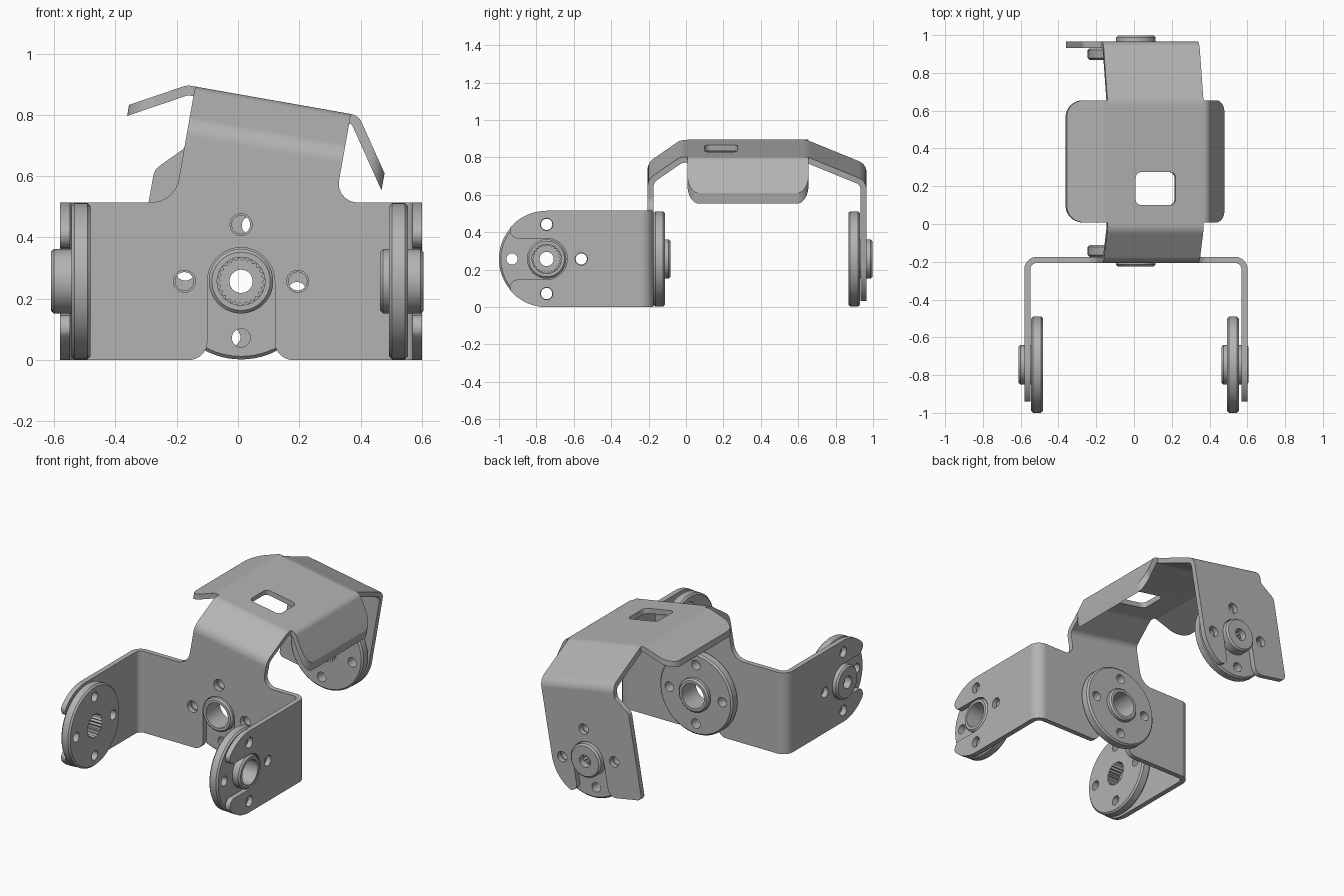
import bpy, bmesh
from math import sin, cos, tan, pi, radians
from mathutils import Vector, Matrix

if "Cube" in bpy.data.objects:
    bpy.data.objects.remove(bpy.data.objects["Cube"])

metal = bpy.data.materials.new("grey metal")
metal.use_nodes = True
grey = (0.45, 0.45, 0.45, 1)
metal.diffuse_color = grey
metal.node_tree.nodes["Principled BSDF"].inputs["Base Color"].default_value = grey

TILT = radians(10)
AX, AZ = 0.01, 0.257          # shared pivot axis
R, SLOT, BOLT, T = 0.255, 0.11, 0.185, 0.032
AY = -0.745                   # arm pivot


def add_object(name, mesh):
    ob = bpy.data.objects.new(name, mesh)
    bpy.context.collection.objects.link(ob)
    return ob


def baked_mesh(ob):
    bpy.context.view_layer.update()
    return bpy.data.meshes.new_from_object(ob.evaluated_get(bpy.context.evaluated_depsgraph_get()))


def arc(cx, cy, r, start, end, n=16):
    steps = [radians(start + (end - start) * i / n) for i in range(n + 1)]
    return [(cx + r * cos(a), cy + r * sin(a)) for a in steps]


def circle(cx, cy, r):
    return arc(cx, cy, r, 0, 345, 23)


def rounded(pts, n=7):
    """Fillet every point that carries a radius as third value."""
    out = []
    for i, p in enumerate(pts):
        v = Vector(p[:2])
        if len(p) < 3:
            out.append(v)
            continue
        a = (Vector(pts[i - 1][:2]) - v).normalized()
        b = (Vector(pts[(i + 1) % len(pts)][:2]) - v).normalized()
        half, r = a.angle(b) / 2, p[2]
        mid = v + (a + b).normalized() * r / sin(half)
        s, e = v + a * r / tan(half) - mid, v + b * r / tan(half) - mid
        out += [mid + s.lerp(e, k / n).normalized() * r for k in range(n + 1)]
    return out


def ribbon(path):
    """Closed outline of a bent sheet around its centre line."""
    pts = rounded(path)
    left, right = [], []
    for i, p in enumerate(pts):
        d1 = (p - pts[i - 1]).normalized() if i else (pts[1] - p).normalized()
        d2 = (pts[i + 1] - p).normalized() if i < len(pts) - 1 else d1
        s = d1 + d2
        off = Vector((-s.y, s.x)) * T / s.length_squared
        left.append(p + off)
        right.append(p - off)
    return left + right[::-1]


def prism(name, loops, lo, hi, axis):
    """Extrude outlines (inner loops become holes) along an axis."""
    cu = bpy.data.curves.new(name, 'CURVE')
    cu.dimensions, cu.fill_mode, cu.extrude = '2D', 'BOTH', (hi - lo) / 2
    for loop in loops:
        sp = cu.splines.new('POLY')
        sp.points.add(len(loop) - 1)
        for q, p in zip(sp.points, loop):
            q.co = (p[0], p[1], 0, 1)
        sp.use_cyclic_u = True
    tmp = add_object(name, cu)
    mesh = baked_mesh(tmp)
    bpy.data.objects.remove(tmp)
    bm = bmesh.new()
    bm.from_mesh(mesh)
    for v in bm.verts:
        a, b, d = v.co.x, v.co.y, v.co.z + (lo + hi) / 2
        v.co = {'X': (d, a, b), 'Y': (a, d, b), 'Z': (a, b, d)}[axis]
    bmesh.ops.remove_doubles(bm, verts=bm.verts, dist=1e-5)
    bmesh.ops.recalc_face_normals(bm, faces=bm.faces)
    bm.to_mesh(mesh)
    bm.free()
    return add_object(name, mesh)


def combine(ob, tool, op):
    mod = ob.modifiers.new("cut", 'BOOLEAN')
    mod.operation, mod.solver, mod.object = op, 'EXACT', tool
    mesh = baked_mesh(ob)
    ob.modifiers.clear()
    ob.data = mesh
    bpy.data.objects.remove(tool)


def tilted(u, v, *r):
    return (AX + u * cos(TILT) + v * sin(TILT), AZ - u * sin(TILT) + v * cos(TILT), *r)


parts = []

# Front bracket: wall with two arms folded forwards
bracket = prism("front_bracket", [ribbon([(-0.565, -1.1), (-0.565, -0.19, 0.05),
                                          (0.585, -0.19, 0.05), (0.585, -1.1)])], -0.1, 0.9, 'Z')
upper = [(0, 0.95), (AY, 0.95)] + arc(AY, AZ, R + 0.0025, 90, 138) + [(-0.957, AZ + SLOT, 0.042)]
upper += arc(AY, AZ, SLOT, 90, 0)
lower = [(y, 2 * AZ - z, *r) for y, z, *r in upper[-2::-1]]
arm_holes = [circle(AY + BOLT, AZ, 0.033)] + [circle(AY, AZ + s * BOLT, 0.033) for s in (1, -1)]
combine(bracket, prism("arm_shape", [rounded(upper + lower)] + arm_holes, -1, 1, 'X'), 'INTERSECT')
wall = [(0.7, 0), (AX + SLOT, 0, 0.06)] + arc(AX, AZ, SLOT, 0, 180) + [(AX - SLOT, 0, 0.06), (-0.7, 0)]
wall += [(-0.7, 0.515), tilted(-0.258, 0.216, 0.09), tilted(-0.258, 0.4),
         tilted(0.258, 0.4), tilted(0.258, 0.307, 0.06), (0.7, 0.515)]
wall_holes = [circle(AX + s * BOLT, AZ, 0.036) for s in (1, -1)] + [circle(AX, AZ + BOLT, 0.036)]
combine(bracket, prism("wall_shape", [rounded(wall)] + wall_holes, -1.2, -0.05, 'Y'), 'INTERSECT')
parts.append(bracket)

# Tilted strap over the top, ending in the rear flange
strap = prism("top_strap", [ribbon([(-0.19, 0.4), (-0.19, 0.468, 0.06), (-0.025, 0.584, 0.06),
                                    (0.645, 0.584, 0.08), (0.949, 0.458, 0.05), (0.949, -0.4)])],
              -0.45, 0.4, 'X')
flange = [(0.258, 0.7), (-0.258, 0.7), (-0.258, 0.395, 0.02), (-0.342, 0.31, 0.05),
          (-0.342, -0.225, 0.03), (-SLOT, -0.225, 0.05)] + arc(0, 0, SLOT, 180, 0)
flange += [(SLOT, -0.215, 0.04)] + arc(0, 0, 0.258, -50, 0)
flange_holes = [circle(s * BOLT, 0, 0.033) for s in (1, -1)] + [circle(0, BOLT, 0.033)]
combine(strap, prism("flange_shape", [rounded(flange)] + flange_holes, -0.5, 1.2, 'Y'), 'INTERSECT')
window = [(s * 0.107, y, 0.03) for s, y in ((-1, 0.1), (1, 0.1), (1, 0.275), (-1, 0.275))]
combine(strap, prism("window_shape", [rounded(window)], 0.4, 0.8, 'Z'), 'DIFFERENCE')
parts.append(strap)

# Bent side tabs of the strap
tabs = (("right_tab", [(-0.258, 0.584), (-0.28, 0.584, 0.04), (-0.49, 0.469)], -0.46, 0.085),
        ("left_tab", [(0.258, 0.584), (0.275, 0.584, 0.03), (0.43, 0.356)], 0.4, 0.06))
for name, path, end, r in tabs:
    tab = prism(name, [ribbon(path)], -0.1, 0.8, 'Y')
    shape = [(0, 0.008), (end, 0.008, r), (end, 0.655, r), (0, 0.655)]
    combine(tab, prism("tab_shape", [rounded(shape)], 0, 1, 'Z'), 'INTERSECT')
    parts.append(tab)
for ob in parts[1:]:
    ob.matrix_world = Matrix.Translation((AX, 0, AZ)) @ Matrix.Rotation(TILT, 4, 'Y')


def horn(name, place, outward, open_bore, spin=0):
    """Round coupling disc with a boss, bolt holes and a plain or toothed bore."""
    c, boss, half = 0.01, 0.105, 0.031
    tip = 0.082 if open_bore else 0.098
    outer = [(R, -half + c), (R, half - c), (R - c, half), (boss, half), (boss, tip - c), (boss - c, tip)]
    if open_bore:
        bore = 0.078
        prof = [(bore, tip), (bore, -0.06), (boss - c, -0.06), (boss, -0.06 + c),
                (boss, -half), (R - c, -half)] + outer + [(bore, tip)]
    else:
        prof = [(0, -half), (R - c, -half)] + outer + [(0, tip)]
    bm = bmesh.new()
    vs = [bm.verts.new((r, 0, z)) for r, z in prof]
    es = [bm.edges.new(p) for p in zip(vs, vs[1:])]
    bmesh.ops.spin(bm, geom=vs + es, cent=(0, 0, 0), axis=(0, 0, 1), angle=2 * pi, steps=72)
    bmesh.ops.remove_doubles(bm, verts=bm.verts, dist=1e-5)
    bmesh.ops.recalc_face_normals(bm, faces=bm.faces)
    mesh = bpy.data.meshes.new(name)
    bm.to_mesh(mesh)
    bm.free()
    ob = add_object(name, mesh)
    holes = [circle(BOLT * cos(k * pi / 2), BOLT * sin(k * pi / 2), 0.03) for k in range(4)]
    if not open_bore:
        holes.append(circle(0, 0, 0.038))
        teeth = [((0.077 - 0.01 * (k % 2)) * cos(k * pi / 24), (0.077 - 0.01 * (k % 2)) * sin(k * pi / 24))
                 for k in range(48)]
        combine(ob, prism("teeth_shape", [teeth], -0.2, 0.055, 'Z'), 'DIFFERENCE')
    combine(ob, prism("hole_shape", holes, -0.3, 0.3, 'Z'), 'DIFFERENCE')
    turn = Vector(outward).to_track_quat('Z', 'Y').to_matrix().to_4x4()
    ob.matrix_world = Matrix.Rotation(spin, 4, 'Y') if spin else Matrix()
    ob.matrix_world = Matrix.Translation(place) @ ob.matrix_world @ turn
    parts.append(ob)


# Coupling discs on the arms, the wall and the rear flange
horn("left_arm_disc", (0.524, AY, AZ), (1, 0, 0), True)
horn("right_arm_disc", (-0.513, AY, AZ), (-1, 0, 0), False)
horn("front_wall_disc", (AX, -0.143, AZ), (0, -1, 0), True)
horn("rear_flange_disc", (AX, 0.899, AZ), (0, 1, 0), False, TILT)

# Material and shading
bpy.ops.object.select_all(action='DESELECT')
for ob in parts:
    ob.data.materials.clear()
    ob.data.materials.append(metal)
    ob.data.polygons.foreach_set("material_index", [0] * len(ob.data.polygons))
    ob.select_set(True)
bpy.context.view_layer.objects.active = parts[0]
bpy.ops.object.shade_smooth_by_angle(angle=radians(30))
for ob in parts:
    ob.modifiers.new("flat_faces", 'WEIGHTED_NORMAL').keep_sharp = True
